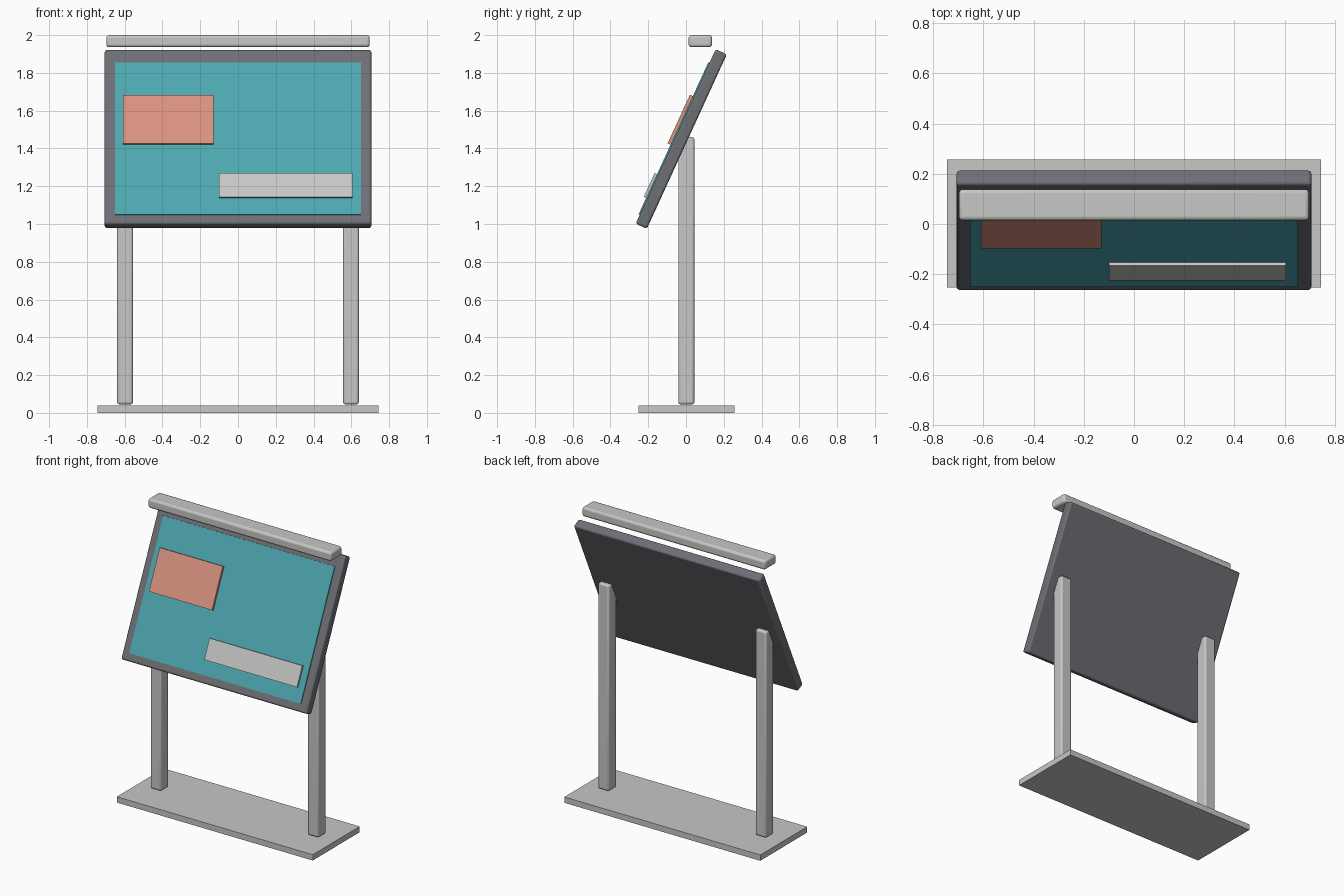
import bpy
from mathutils import Matrix, Vector

cube = bpy.data.objects.get("Cube")
if cube:
    bpy.data.objects.remove(cube, do_unlink=True)


def material(name, rgb):
    mat = bpy.data.materials.new(name)
    mat.use_nodes = True
    colour = (*rgb, 1.0)
    mat.diffuse_color = colour
    mat.node_tree.nodes["Principled BSDF"].inputs["Base Color"].default_value = colour
    return mat


light_grey = material("light grey", (0.57, 0.57, 0.555))
dark_grey = material("dark grey", (0.155, 0.16, 0.178))
teal = material("teal", (0.074, 0.39, 0.44))
coral = material("coral", (0.70, 0.29, 0.215))


def box(name, low, high, mat, bevel=0.0, frame=Matrix.Identity(4)):
    """Box between two corners, placed in the given frame."""
    low, high = Vector(low), Vector(high)
    bpy.ops.mesh.primitive_cube_add(size=1)
    obj = bpy.context.object
    obj.name = name
    obj.data.transform(Matrix.Diagonal((*(high - low), 1.0)))
    obj.matrix_world = frame @ Matrix.Translation((low + high) / 2)
    obj.data.materials.append(mat)
    if bevel:
        mod = obj.modifiers.new("rounded edges", "BEVEL")
        mod.width = bevel
        mod.segments = 3
        bpy.ops.object.shade_smooth_by_angle()
    return obj


# Base, posts and top rail
box("base", (-0.745, -0.252, 0), (0.745, 0.257, 0.04), light_grey)
for side, x in (("right", -0.598), ("left", 0.598)):
    box(side + "_post", (x - 0.042, -0.041, 0.045), (x + 0.042, 0.044, 1.46),
        light_grey, 0.012)
box("top_rail", (-0.697, 0.014, 1.936), (0.697, 0.138, 2.0), light_grey, 0.015)

# Leaning board: local z runs up the board, local -y is its front
lean = Matrix.Translation((0, -0.025, 1.45)) @ Matrix.Rotation(-0.43, 4, "X")
box("board", (-0.706, -0.0325, -0.508), (0.706, 0.0325, 0.508), dark_grey, 0.012, lean)
box("display_sheet", (-0.652, -0.039, -0.457), (0.652, -0.031, 0.428), teal, 0, lean)
box("notice_card", (-0.61, -0.056, -0.051), (-0.13, -0.038, 0.232), coral, 0, lean)
box("caption_strip", (-0.10, -0.053, -0.362), (0.605, -0.038, -0.223), light_grey, 0, lean)
